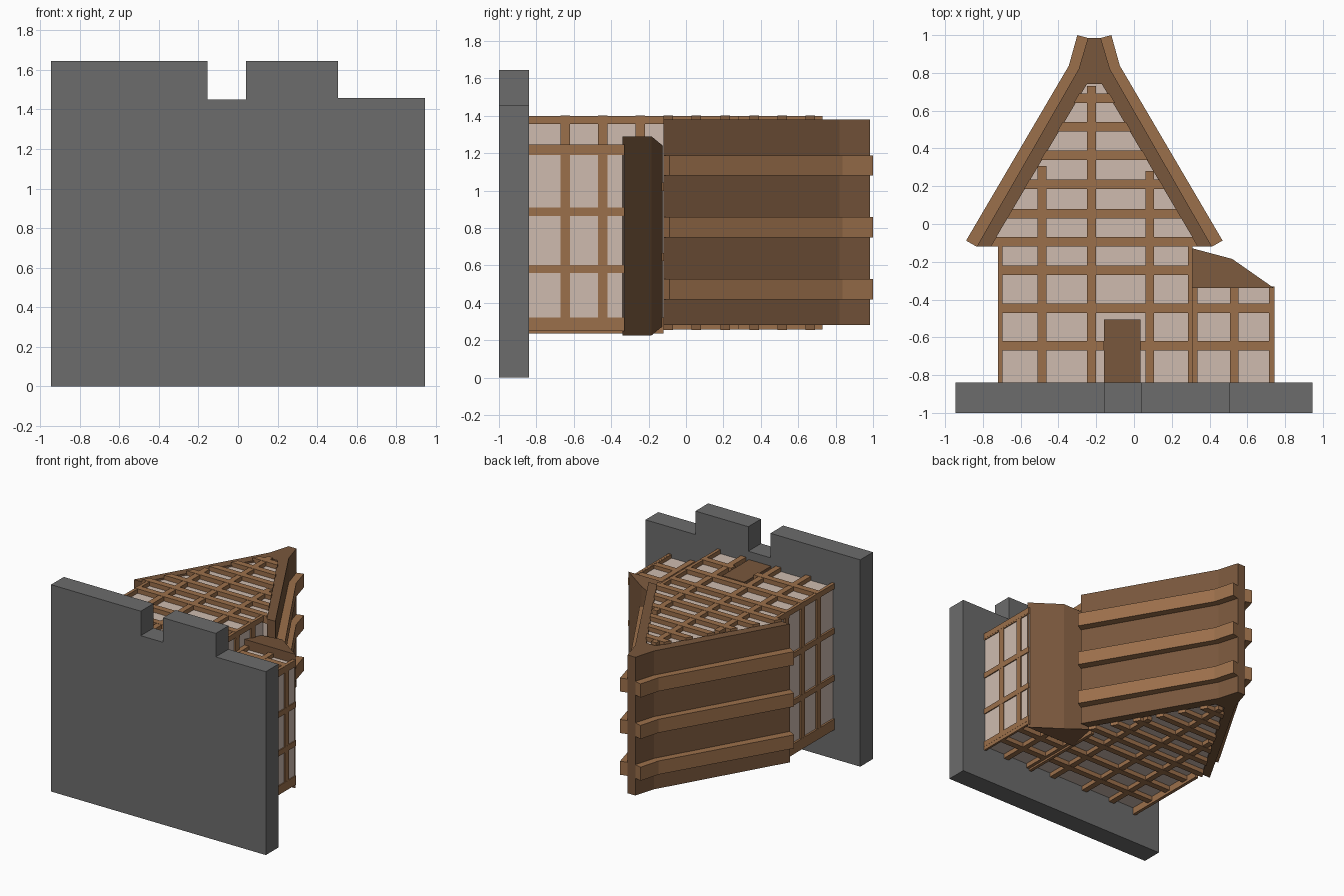
import bpy, bmesh

if "Cube" in bpy.data.objects:
    bpy.data.objects.remove(bpy.data.objects["Cube"])

def mat(name, rgb):
    m = bpy.data.materials.new(name)
    m.diffuse_color = (*rgb, 1)
    m.use_nodes = True
    m.node_tree.nodes["Principled BSDF"].inputs["Base Color"].default_value = m.diffuse_color
    return m

STONE = mat("stone", (0.15, 0.15, 0.15))
PLASTER = mat("plaster", (0.62, 0.50, 0.43))
TIMBER = mat("timber", (0.33, 0.16, 0.07))
ROOF = mat("roof_wood", (0.19, 0.095, 0.045))

CX = -0.21            # house centre line
EAVE, APEX, SLOPE = -0.12, 0.83, 1.73

def add_prism(bm, pts, z0, z1):
    """Extrude an xy profile from z0 to z1."""
    lo = [bm.verts.new((x, y, z0)) for x, y in pts]
    hi = [bm.verts.new((x, y, z1)) for x, y in pts]
    bm.faces.new(lo[::-1])
    bm.faces.new(hi)
    n = len(pts)
    for i in range(n):
        j = (i + 1) % n
        bm.faces.new((lo[i], lo[j], hi[j], hi[i]))
    return lo + hi

def build(name, material, prisms, tweak=None):
    bm = bmesh.new()
    for pts, z0, z1 in prisms:
        add_prism(bm, pts, z0, z1)
    if tweak:
        tweak(bm)
    bmesh.ops.recalc_face_normals(bm, faces=bm.faces)
    me = bpy.data.meshes.new(name)
    bm.to_mesh(me)
    bm.free()
    me.materials.append(material)
    ob = bpy.data.objects.new(name, me)
    bpy.context.collection.objects.link(ob)
    return ob

def rect(x0, x1, y0, y1):
    return [(x0, y0), (x1, y0), (x1, y1), (x0, y1)]

def box(x0, x1, y0, y1, z0, z1):
    return rect(x0, x1, y0, y1), z0, z1

def half_width(y):
    return (APEX - y) / SLOPE

def mirrored(pts):
    return [[(CX + s * x, y) for x, y in pts] for s in (-1, 1)]

# Notched stone base
build("stone_base", STONE, [([(-0.945, -1), (0.945, -1), (0.945, -0.84), (-0.945, -0.84)], 0, 1.45),
                            box(-0.945, -0.155, -1, -0.84, 1.45, 1.645),
                            box(0.04, 0.505, -1, -0.84, 1.45, 1.645),
                            box(0.505, 0.945, -1, -0.84, 1.45, 1.458)])

# Plaster walls: gabled main house and lower side room
build("house_walls", PLASTER, [([(-0.705, -0.84), (0.295, -0.84), (0.295, -0.11), (0.34, -0.11),
                                 (CX, APEX), (-0.76, -0.11), (-0.705, -0.11)], 0.29, 1.365)])
build("side_room_walls", PLASTER, [box(0.29, 0.735, -0.84, -0.33, 0.285, 1.215)])
build("door", ROOF, [box(-0.16, 0.035, -0.84, -0.505, 1.34, 1.385)])

# Timber grid on the front and back gables
FACES = [(1.34, 1.40), (0.255, 0.31)]
LOW = [-0.645, -0.445, -0.245]
HIGH = [-0.095, 0.055, 0.21, 0.365, 0.515, 0.665]
T = 0.025
beams = []
for z0, z1 in FACES:
    front = z0 > 1
    for y in LOW:
        if front and y < -0.5:   # lower rail stops at the door
            beams += [box(-0.72, -0.16, y - T, y + T, z0, z1), box(0.035, 0.31, y - T, y + T, z0, z1)]
        else:
            beams.append(box(-0.72, 0.31, y - T, y + T, z0, z1))
    for y in HIGH:
        a, b = half_width(y - T), half_width(y + T)
        beams.append(([(CX - a, y - T), (CX + a, y - T), (CX + b, y + T), (CX - b, y + T)], z0, z1))
    for x in (-0.487, -0.225, 0.083):
        top = min(0.73, APEX - SLOPE * (abs(x - CX) + T))
        beams.append(box(x - 0.023, x + 0.023, -0.84, top, z0 + 0.002, z1 - 0.002))
build("gable_timbers", TIMBER, beams)

# Corner posts and side wall grids
beams = []
for x0, x1 in ((-0.72, -0.695), (0.285, 0.31)):
    beams += [box(x0, x1, -0.84, EAVE, 1.355, 1.398), box(x0, x1, -0.84, EAVE, 0.235, 0.32)]
    beams += [box(x0, x1, -0.84, EAVE, z - 0.022, z + 0.022) for z in (0.645, 1.02)]
    beams += [box(x0 + 0.001, x1 - 0.001, y - T, y + T, 0.26, 1.39) for y in LOW]
build("side_wall_timbers", TIMBER, beams)

# Side room timbers
beams = []
for z0, z1 in ((1.19, 1.245), (0.25, 0.30)):
    beams += [box(x0, x1, -0.84, -0.33, z0, z1) for x0, x1 in ((0.295, 0.335), (0.508, 0.552), (0.725, 0.742))]
    beams += [box(0.3, 0.74, y - T, y + T, z0, z1 - 0.002) for y in LOW[:2]]
beams += [box(0.715, 0.743, -0.84, -0.33, z - 0.022, z + 0.022) for z in (0.30, 0.58, 0.887, 1.222)]
beams += [box(0.715, 0.742, y - T, y + T, 0.26, 1.24) for y in LOW[:2]]
build("side_room_timbers", TIMBER, beams)

# Side room roof, tapered in depth towards the house
def taper(bm):
    for v in bm.verts:
        if v.co.y > -0.15:
            v.co.z += -0.05 if v.co.z > 0.7 else 0.05
build("side_room_roof", ROOF, [([(0.295, -0.34), (0.742, -0.34), (0.52, -0.185), (0.295, -0.125)], 0.225, 1.29)], taper)

# Main roof slabs with a flared ridge
slab = [(0.549, EAVE), (0.623, EAVE), (0.083, 0.82), (0.034, 0.985), (0, 0.985), (0, 0.74), (0.04, 0.74)]
build("main_roof", ROOF, [(p, 0.28, 1.38) for p in mirrored(slab)])

# Raised roof battens following the slabs
batten = [(0.623, EAVE), (0.679, -0.088), (0.135, 0.838), (0.09, 1.0), (0.034, 0.985), (0.083, 0.82)]
build("roof_battens", TIMBER, [(p, z, z + 0.108) for z in (0.418, 0.75, 1.08) for p in mirrored(batten)])
